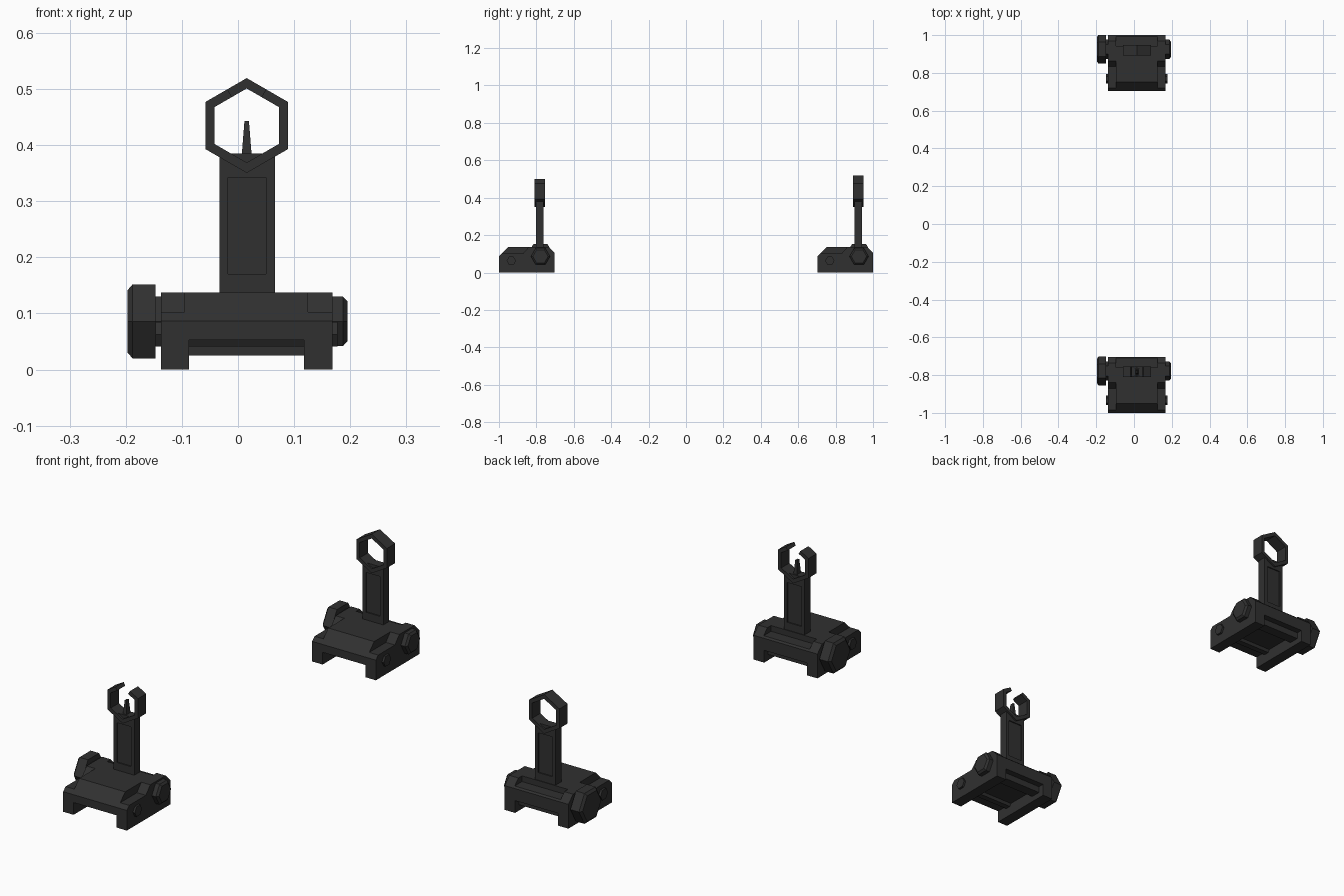
import bpy, bmesh, math
from mathutils import Vector

if "Cube" in bpy.data.objects:
    bpy.data.objects.remove(bpy.data.objects["Cube"])

CX = 0.0155          # symmetry plane of the sights
HINGE = (0.222, 0.086)   # local y, z of the hinge axis

metal = bpy.data.materials.new("matte black metal")
metal.diffuse_color = (0.03, 0.03, 0.03, 1)
metal.use_nodes = True
metal.node_tree.nodes["Principled BSDF"].inputs["Base Color"].default_value = metal.diffuse_color


def loft(name, rings, closed=False):
    """Skin a list of equal-length vertex rings; caps unless closed."""
    bm = bmesh.new()
    loops = [[bm.verts.new(p) for p in r] for r in rings]
    n = len(loops[0])
    pairs = list(zip(loops, loops[1:])) + ([(loops[-1], loops[0])] if closed else [])
    for a, b in pairs:
        for i in range(n):
            j = (i + 1) % n
            bm.faces.new((a[i], a[j], b[j], b[i]))
    if not closed:
        bm.faces.new(loops[0])
        bm.faces.new(loops[-1])
    bmesh.ops.recalc_face_normals(bm, faces=bm.faces)
    me = bpy.data.meshes.new(name)
    bm.to_mesh(me)
    bm.free()
    me.materials.append(metal)
    ob = bpy.data.objects.new(name, me)
    bpy.context.collection.objects.link(ob)
    return ob


def prism_x(name, pts, x0, x1):
    return loft(name, [[(x, y, z) for y, z in pts] for x in (x0, x1)])


def box(name, x, y, z):
    return prism_x(name, [(y[0], z[0]), (y[1], z[0]), (y[1], z[1]), (y[0], z[1])], *x)


def hex_knob(name, centre, steps):
    """Hexagonal turned part along x, steps = (x, radius)."""
    return loft(name, [[(x, centre[0] + r * math.cos(i * math.pi / 3),
                         centre[1] + r * math.sin(i * math.pi / 3)) for i in range(6)]
                       for x, r in steps])


def cut(ob, cutters):
    for c in cutters:
        m = ob.modifiers.new("cut", 'BOOLEAN')
        m.operation, m.object, m.solver = 'DIFFERENCE', c, 'EXACT'
    bpy.context.view_layer.update()
    dg = bpy.context.evaluated_depsgraph_get()
    me = bpy.data.meshes.new_from_object(ob.evaluated_get(dg))
    ob.modifiers.clear()
    ob.data = me
    for c in cutters:
        bpy.data.objects.remove(c)


def build_sight(label, y_off, is_open):
    parts = []

    # base body with side profile, then rail channel, shoulder steps, rear notch
    base = prism_x(label + "_base", [(0, 0), (0.297, 0), (0.297, 0.105), (0.265, 0.137),
                                     (0.05, 0.137), (0, 0.087)], -0.137, 0.168)
    step = [(-0.05, 0.103), (0.13, 0.103), (0.16, 0.137), (0.16, 0.2), (-0.05, 0.2)]
    cut(base, [
        box("channel", (-0.087, 0.118), (-0.1, 0.4), (-0.1, 0.053)),
        prism_x("step_left", step, -0.3, -0.095),
        prism_x("step_right", step, 0.125, 0.3),
        box("rear_notch", (-0.095, 0.125), (0.24, 0.4), (0.112, 0.3)),
    ])
    parts.append(base)
    # cross lug that sits in the rail slot
    parts.append(box(label + "_rail_lug", (-0.09, 0.121), (0.225, 0.27), (0.025, 0.06)))

    # hinge knob, hinge nut and clamp pins
    parts.append(hex_knob(label + "_clamp_knob", HINGE,
                          [(-0.197, 0.064), (-0.188, 0.076), (-0.147, 0.076)]))
    parts.append(hex_knob(label + "_knob_collar", HINGE, [(-0.15, 0.051), (-0.13, 0.051)]))
    parts.append(hex_knob(label + "_hinge_nut", HINGE,
                          [(0.16, 0.051), (0.187, 0.051), (0.195, 0.041)]))
    parts.append(hex_knob(label + "_front_pin", (0.066, 0.063),
                          [(-0.147, 0.025), (0.177, 0.025)]))

    # upright post with recessed panels
    yc = 0.217
    post = box(label + "_post", (-0.033, 0.066), (yc - 0.02, yc + 0.02), (0.09, 0.385))
    cut(post, [box("panel", (-0.018, 0.050), y, (0.17, 0.342))
               for y in ((yc - 0.1, yc - 0.015), (yc + 0.015, yc + 0.1))])
    parts.append(post)

    # hexagonal aperture, split at the top on the front sight
    ro, ri = 0.0845, 0.066
    angles = [90 + 60 * i for i in range(6)]
    pairs = [[Vector((math.cos(math.radians(a)), math.sin(math.radians(a)))) * r
              for r in (ro, ri)] for a in angles]
    if is_open:
        top = pairs.pop(0)
        t = 0.47
        first = top[0].lerp(pairs[0][0], t)
        inner = first - Vector((-0.5, 0.866)) * 0.016
        pairs = [[first, inner]] + pairs + [[Vector((-first.x, first.y)),
                                             Vector((-inner.x, inner.y))]]
    rings = []
    for o, i in pairs:
        rings.append([(CX + p.x, yc + y, 0.435 + p.y)
                      for p, y in ((o, -0.028), (o, 0.028), (i, 0.028), (i, -0.028))])
    parts.append(loft(label + "_aperture", rings, closed=not is_open))

    # tapered aiming pin
    if is_open:
        parts.append(loft(label + "_aiming_pin", [
            [(CX - w, yc - d, z), (CX + w, yc - d, z), (CX + w, yc + d, z), (CX - w, yc + d, z)]
            for z, w, d in ((0.38, 0.009, 0.014), (0.443, 0.004, 0.008))]))

    for p in parts:
        p.location.y = y_off


build_sight("front_sight", -1.0, True)
build_sight("rear_sight", 0.703, False)
